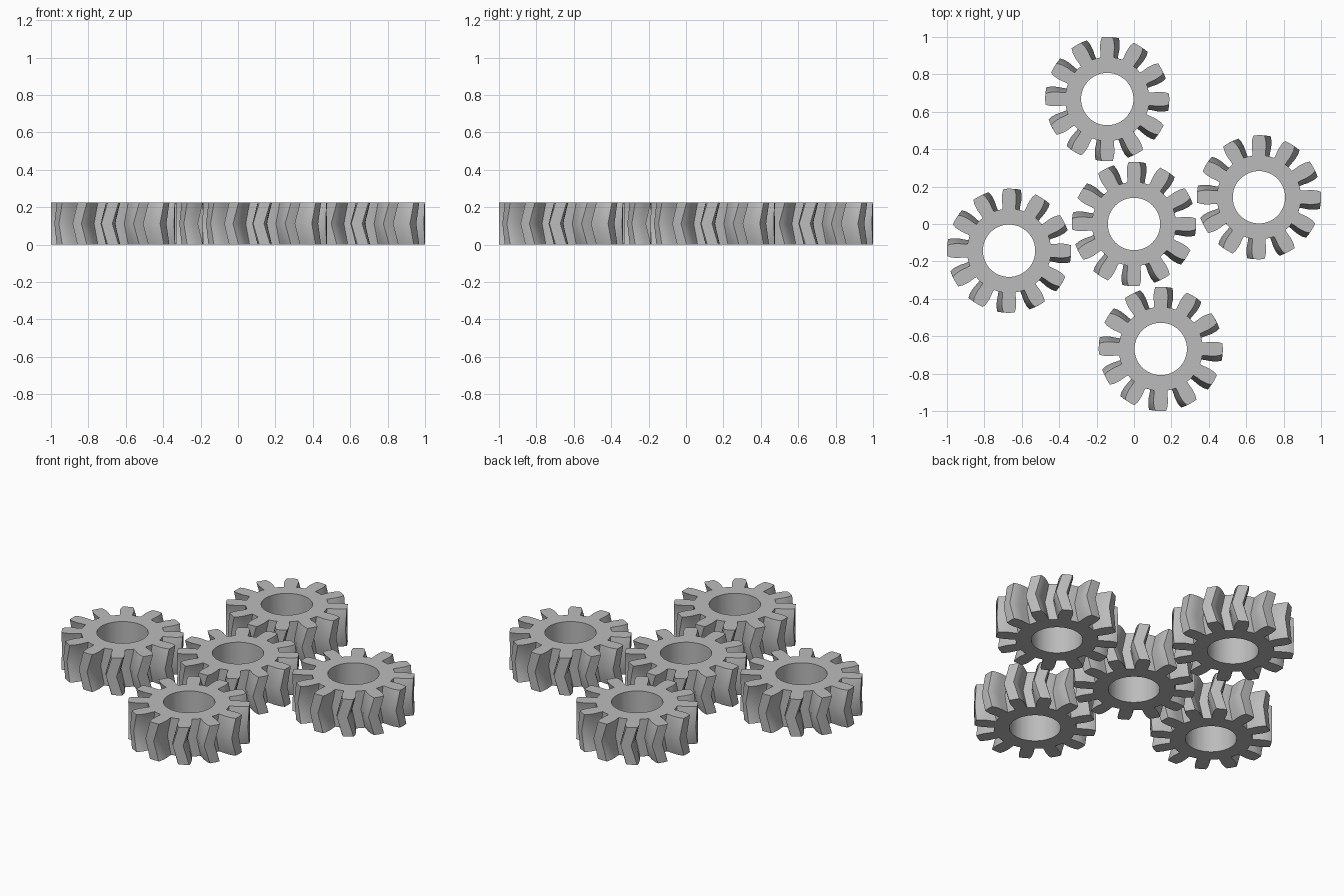
import bpy, bmesh, math

cube = bpy.data.objects.get("Cube")
if cube:
    bpy.data.objects.remove(cube, do_unlink=True)

TEETH, HEIGHT, TWIST = 12, 0.224, 0.1
BORE, ROOT, TIP = 0.14, 0.225, 0.332
# One tooth flank: (radius, half angle in radians)
FLANK = [(ROOT, 0.155), (0.245, 0.145), (0.27, 0.142), (0.29, 0.132), (0.312, 0.115), (TIP, 0.088)]

steel = bpy.data.materials.new("steel grey")
steel.use_nodes = True
colour = (0.5, 0.5, 0.5, 1)
steel.diffuse_color = colour
steel.node_tree.nodes["Principled BSDF"].inputs["Base Color"].default_value = colour


def gear_outline():
    """Polar points around the toothed rim."""
    pts = []
    for i in range(TEETH):
        mid = i * math.tau / TEETH
        pts += [(r, mid - a) for r, a in FLANK]
        pts.append((TIP, mid))
        pts += [(r, mid + a) for r, a in reversed(FLANK)]
        pts.append((ROOT, mid + math.pi / TEETH))
    return pts


def gear_mesh():
    bm = bmesh.new()
    outline = gear_outline()
    n = len(outline)

    def ring(radii_angles, z, turn):
        return [bm.verts.new((r * math.cos(a + turn), r * math.sin(a + turn), z))
                for r, a in radii_angles]

    def bridge(a, b):
        for i in range(n):
            j = (i + 1) % n
            bm.faces.new((a[i], a[j], b[j], b[i]))

    # Herringbone rim: the middle section is turned clockwise
    bore = [(BORE, a) for r, a in outline]
    rim = [ring(outline, HEIGHT * k / 2, -TWIST if k == 1 else 0) for k in range(3)]
    hole = [ring(bore, z, 0) for z in (0, HEIGHT)]
    bridge(rim[0], rim[1])
    bridge(rim[1], rim[2])
    bridge(rim[2], hole[1])
    bridge(hole[1], hole[0])
    bridge(hole[0], rim[0])
    bmesh.ops.recalc_face_normals(bm, faces=bm.faces)
    mesh = bpy.data.meshes.new("herringbone_gear")
    bm.to_mesh(mesh)
    bm.free()
    mesh.materials.append(steel)
    return mesh


# Central gear ringed by four equal gears
mesh = gear_mesh()
places = {
    "centre_gear": (0, 0),
    "back_gear": (-0.143, 0.668),
    "left_gear": (0.668, 0.143),
    "right_gear": (-0.668, -0.143),
    "front_gear": (0.143, -0.668),
}
bpy.ops.object.select_all(action='DESELECT')
for name, (x, y) in places.items():
    gear = bpy.data.objects.new(name, mesh)
    gear.location = (x, y, 0)
    bpy.context.collection.objects.link(gear)
bpy.context.view_layer.objects.active = gear
gear.select_set(True)
bpy.ops.object.shade_smooth_by_angle(angle=math.radians(30))
